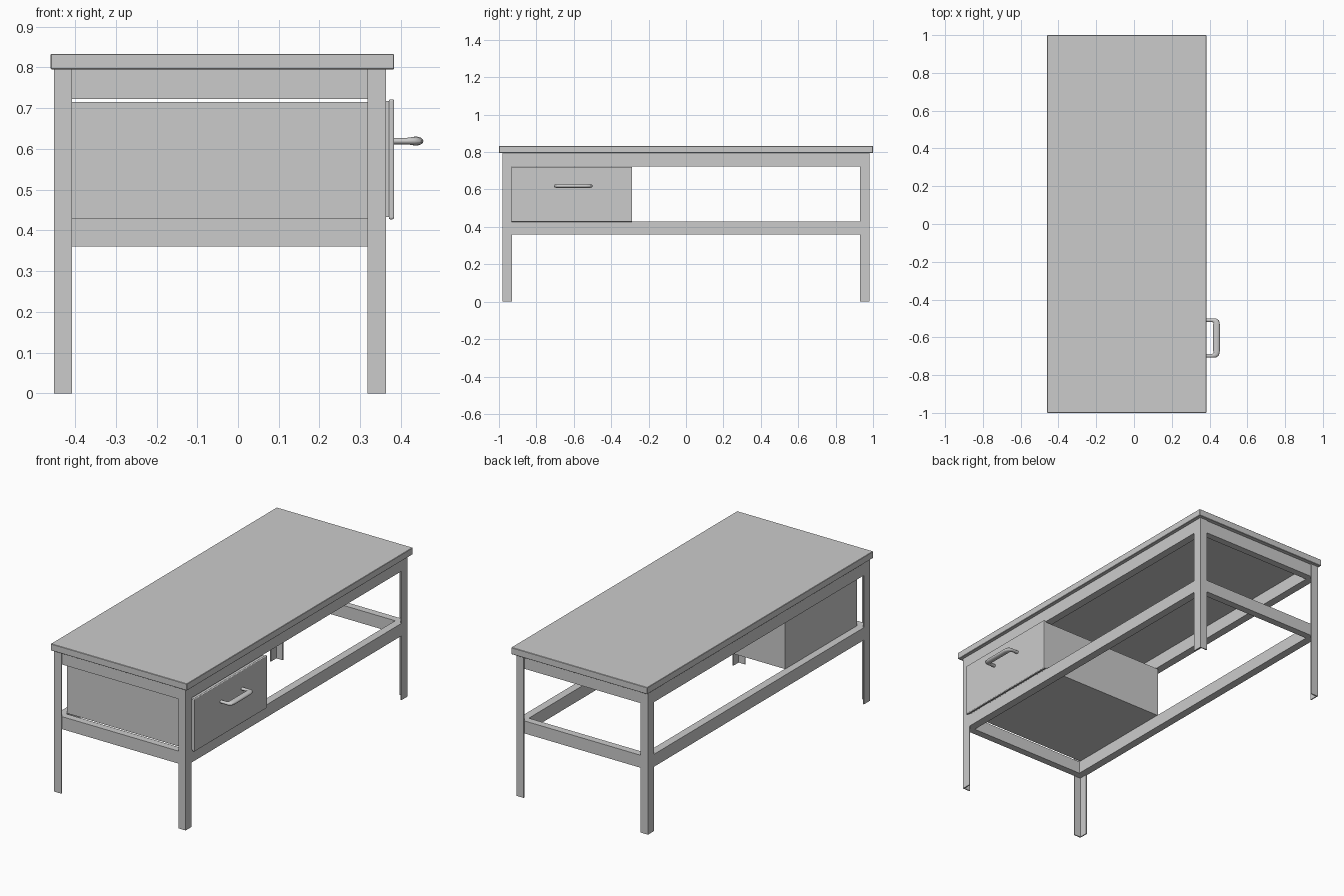
import bpy, bmesh
from math import sin, cos, pi, radians
from mathutils import Vector

if "Cube" in bpy.data.objects:
    bpy.data.objects.remove(bpy.data.objects["Cube"])


def finish(name, bm):
    bmesh.ops.recalc_face_normals(bm, faces=bm.faces[:])
    me = bpy.data.meshes.new(name)
    bm.to_mesh(me)
    bm.free()
    ob = bpy.data.objects.new(name, me)
    bpy.context.collection.objects.link(ob)
    return ob


def box(name, x, y, z, bevel=0.0, segments=1):
    bm = bmesh.new()
    bmesh.ops.create_cube(bm, size=1)
    for v in bm.verts:
        v.co = Vector([(r[0] + r[1]) / 2 + c * (r[1] - r[0]) for r, c in zip((x, y, z), v.co)])
    ob = finish(name, bm)
    if bevel:
        m = ob.modifiers.new("edge", 'BEVEL')
        m.width, m.segments = bevel, segments
    return ob


def angle_leg(name, x, y, sx, sy):
    # L-shaped profile with its corner at (x, y), arms pointing inwards
    wx, wy, t = 0.045, 0.053, 0.006
    prof = [(0, 0), (wx, 0), (wx, t), (t, t), (t, wy), (0, wy)]
    bm = bmesh.new()
    f = bm.faces.new([bm.verts.new((x - sx * a, y - sy * b, 0)) for a, b in prof])
    ext = bmesh.ops.extrude_face_region(bm, geom=[f])
    bmesh.ops.translate(bm, vec=(0, 0, TOP_Z),
                        verts=[v for v in ext["geom"] if isinstance(v, bmesh.types.BMVert)])
    return finish(name, bm)


TOP_Z = 0.795
X0, X1, Y = -0.452, 0.363, 0.982   # outer faces of the frame
RAIL = 0.045                       # rail thickness

# Table top
box("table_top", (-0.46, 0.383), (-1, 1), (TOP_Z, 0.833), 0.002)

# Four angle-iron legs
for sy, yn in ((-1, "front"), (1, "back")):
    for sx, x, xn in ((-1, X0, "left"), (1, X1, "right")):
        angle_leg(f"{yn}_{xn}_leg", x, sy * Y, sx, sy)

# Upper and lower rails: long ones flush, end ones set inside the legs
for level, z in (("upper", (0.722, TOP_Z)), ("lower", (0.36, 0.43))):
    yl = Y - 0.006
    box(f"{level}_left_rail", (X0 + 0.0005, X0 + RAIL), (-yl, yl), z)
    box(f"{level}_right_rail", (X1 - RAIL, X1 - 0.0005), (-yl, yl), z)
    for s, n in ((-1, "front"), (1, "back")):
        box(f"{level}_{n}_rail", (X0 + RAIL, X1 - RAIL),
            sorted((s * (Y - 0.005), s * (Y - RAIL))), z)

# Drawer body and its two-layer front
box("drawer_body", (-0.41, X1), (-0.93, -0.292), (0.43, 0.715))
box("drawer_front_backing", (X1, 0.372), (-0.93, -0.292), (0.433, 0.717))
box("drawer_front", (0.370, 0.383), (-0.934, -0.288), (0.427, 0.721), 0.004, 3)

# Bow handle: elliptical sections swept along a path (x, y, heading, half width, half height)
half = [(0.380, -0.094, 0, 0.010, 0.008), (0.415, -0.094, 0, 0.010, 0.008),
        (0.428, -0.091, 25, 0.014, 0.010), (0.435, -0.083, 55, 0.018, 0.011),
        (0.437, -0.068, 90, 0.018, 0.011)]
path = half + [(x, -y, 180 - a, w, h) for x, y, a, w, h in reversed(half)]
N = 16
bm = bmesh.new()
rings = []
for x, y, a, w, h in path:
    n = Vector((sin(radians(a)), -cos(radians(a)), 0))
    c = Vector((x, y - 0.603, 0.619))
    rings.append([bm.verts.new(c + n * w * cos(2 * pi * i / N) + Vector((0, 0, h * sin(2 * pi * i / N))))
                  for i in range(N)])
for r, q in zip(rings, rings[1:]):
    for i in range(N):
        j = (i + 1) % N
        bm.faces.new((r[i], r[j], q[j], q[i]))
bm.faces.new(rings[0])
bm.faces.new(rings[-1])
handle = finish("drawer_handle", bm)
bpy.context.view_layer.objects.active = handle
handle.select_set(True)
bpy.ops.object.shade_smooth_by_angle(angle=radians(40))
